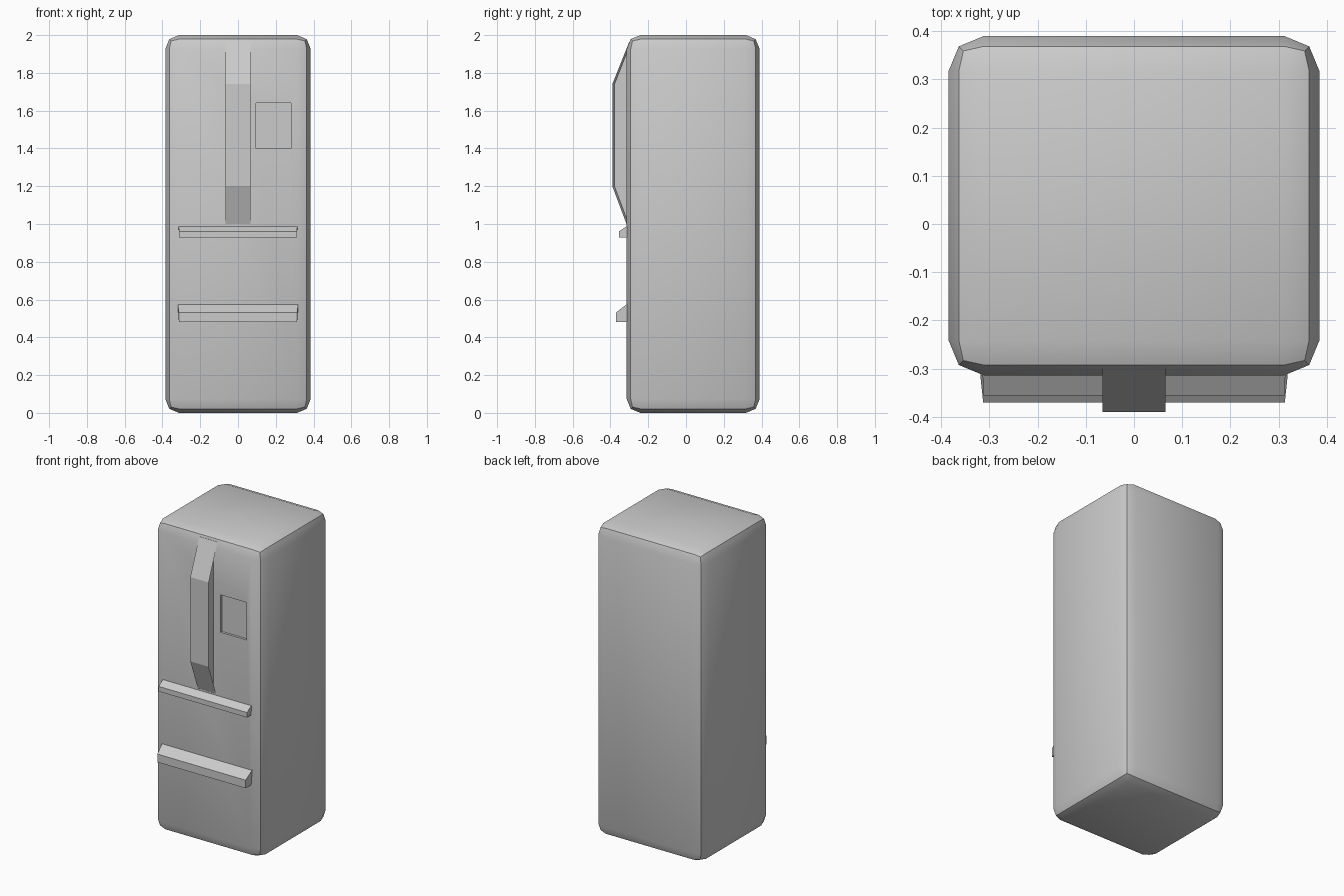
import bpy, bmesh

if "Cube" in bpy.data.objects:
    bpy.data.objects.remove(bpy.data.objects["Cube"])

FRONT = -0.314


def make_object(name, bm):
    bmesh.ops.recalc_face_normals(bm, faces=bm.faces)
    mesh = bpy.data.meshes.new(name)
    bm.to_mesh(mesh)
    bm.free()
    ob = bpy.data.objects.new(name, mesh)
    bpy.context.collection.objects.link(ob)
    return ob


def box(x0, x1, y0, y1, z0, z1):
    bm = bmesh.new()
    bmesh.ops.create_cube(bm, size=1)
    for v in bm.verts:
        v.co = (x0 if v.co.x < 0 else x1, y0 if v.co.y < 0 else y1,
                z0 if v.co.z < 0 else z1)
    return bm


def extrude_profile(profile, half_widths):
    """Side profile (y, z) spanned between -half_width and +half_width."""
    bm = bmesh.new()
    rings = [[bm.verts.new((s * w, y, z)) for (y, z), w in zip(profile, half_widths)]
             for s in (-1, 1)]
    ends = [bm.faces.new(r) for r in rings]
    n = len(profile)
    for i in range(n):
        j = (i + 1) % n
        bm.faces.new((rings[0][i], rings[0][j], rings[1][j], rings[1][i]))
    bmesh.ops.recalc_face_normals(bm, faces=bm.faces)
    return bm, ends


# Cabinet: rounded box
bm = box(-0.385, 0.385, FRONT, 0.39, 0, 2)
bmesh.ops.bevel(bm, geom=bm.edges[:], offset=0.073, segments=2, profile=0.5,
                affect='EDGES')
cabinet = make_object("cabinet", bm)

# Shallow dispenser recess in the front
cutter = make_object("dispenser_cutter",
                     box(0.095, 0.28, FRONT - 0.1, FRONT + 0.015, 1.4, 1.64))
cutter.hide_render = True
cut = cabinet.modifiers.new("dispenser_recess", 'BOOLEAN')
cut.operation = 'DIFFERENCE'
cut.solver = 'EXACT'
cut.object = cutter
bpy.context.view_layer.objects.active = cabinet
cabinet.select_set(True)
bpy.ops.object.modifier_apply(modifier=cut.name)
bpy.data.objects.remove(cutter)
bpy.ops.object.shade_smooth_by_angle()

# Upright door handle with recessed sides
profile = [(-0.29, 0.97), (-0.315, 1.0), (-0.39, 1.2), (-0.39, 1.74),
           (-0.30, 1.965), (-0.28, 1.965)]
bm, ends = extrude_profile(profile, [0.065] * len(profile))
bmesh.ops.inset_individual(bm, faces=ends, thickness=0.011, depth=-0.02)
make_object("door_handle", bm)

# Horizontal drawer handles with sloping tops
for name, low, mid, high, y, back_w in (
        ("upper_drawer_handle", 0.928, 0.96, 0.988, -0.356, 0.314),
        ("lower_drawer_handle", 0.48, 0.532, 0.575, -0.37, 0.319)):
    bm, _ = extrude_profile([(FRONT + 0.01, low), (y, low), (y, mid), (FRONT, high),
                             (FRONT + 0.01, high)],
                            [0.313, 0.313, 0.313, back_w, back_w])
    make_object(name, bm)
